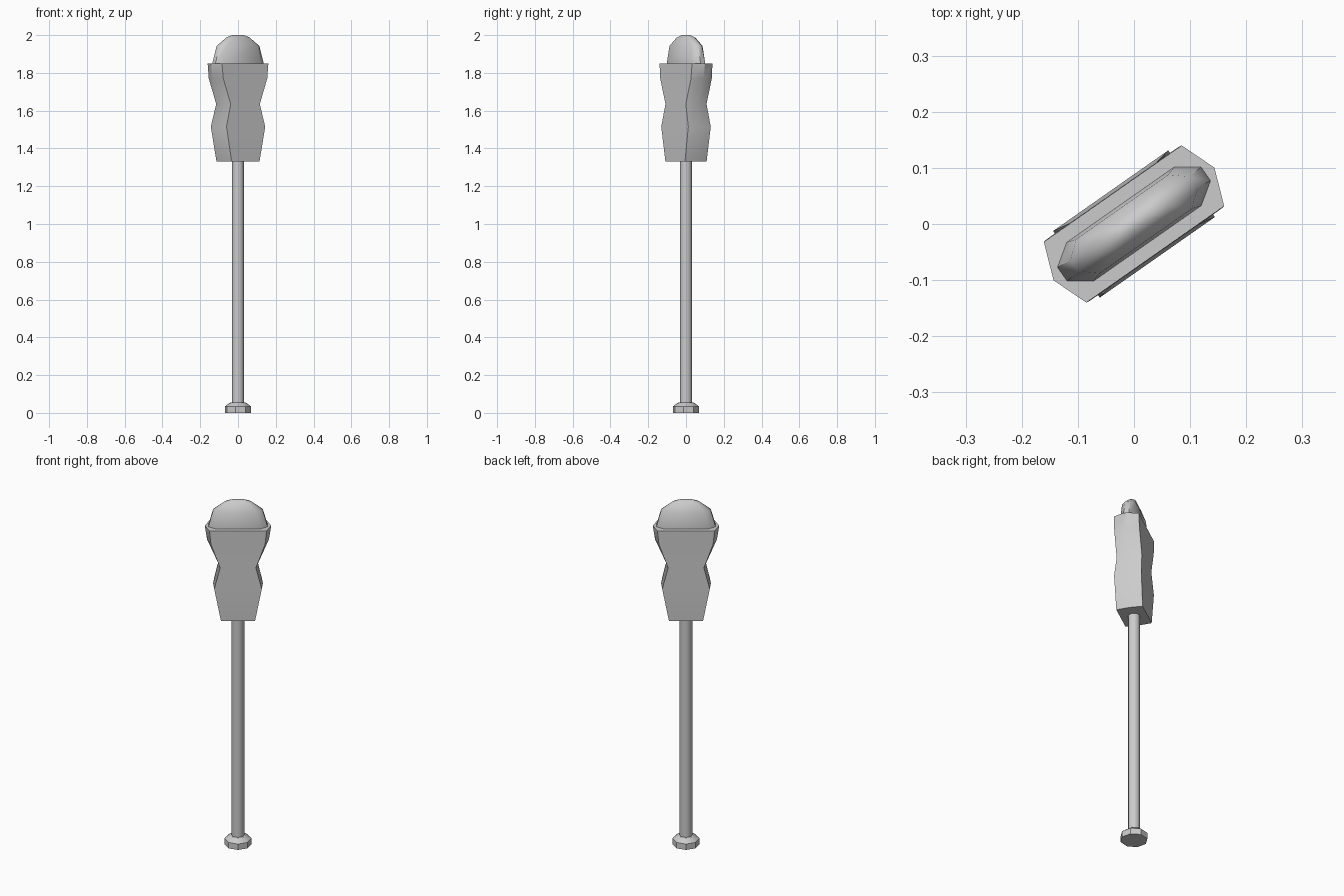
import bpy, bmesh, math
from math import cos, sin, pi, radians

if "Cube" in bpy.data.objects:
    bpy.data.objects.remove(bpy.data.objects["Cube"])

TURN = radians(35)  # whole model is turned about z


def loft(name, rings, angle=35):
    """Skin a stack of equal-count rings [(z, [(u, v), ...]), ...] and cap the ends."""
    bm = bmesh.new()
    loops = [[bm.verts.new((u, v, z)) for u, v in pts] for z, pts in rings]
    n = len(loops[0])
    for a, b in zip(loops, loops[1:]):
        for i in range(n):
            j = (i + 1) % n
            bm.faces.new((a[i], a[j], b[j], b[i]))
    bm.faces.new(loops[0][::-1])
    bm.faces.new(loops[-1])
    bmesh.ops.recalc_face_normals(bm, faces=bm.faces)
    me = bpy.data.meshes.new(name)
    bm.to_mesh(me)
    bm.free()
    ob = bpy.data.objects.new(name, me)
    bpy.context.collection.objects.link(ob)
    ob.rotation_euler.z = TURN
    bpy.ops.object.select_all(action='DESELECT')
    bpy.context.view_layer.objects.active = ob
    ob.select_set(True)
    bpy.ops.object.shade_smooth_by_angle(angle=radians(angle))
    return ob


def hexagon(tip, u, v):
    return [(tip, 0), (u, v), (-u, v), (-tip, 0), (-u, -v), (u, -v)]


def octagon_long(tip, tv, u, v):
    return [(tip, -tv), (tip, tv), (u, v), (-u, v),
            (-tip, tv), (-tip, -tv), (-u, -v), (u, -v)]


def circle(r, n=8):
    return [(r * cos(2 * pi * i / n), r * sin(2 * pi * i / n)) for i in range(n)]


# flared foot
loft("foot", [(0, circle(.071)), (.034, circle(.071)), (.055, circle(.042))])

# pole
loft("pole", [(.05, circle(.033)), (1.34, circle(.033))], 50)

# waisted meter housing: z, tip, corner u, corner v
housing = [(1.33, .096, .090, .070), (1.515, .131, .125, .0725),
           (1.635, .105, .094, .067), (1.77, .163, .142, .067),
           (1.85, .175, .150, .066)]
loft("meter_housing", [(z, hexagon(t, u, v)) for z, t, u, v in housing])

# rounded window dome: z, tip, tip v, corner u, corner v
dome = [(1.84, .156, .015, .117, .042), (1.85, .156, .015, .117, .042),
        (1.942, .130, .012, .100, .037), (1.987, .070, .008, .055, .022),
        (2.0, .035, .004, .026, .009)]
loft("window_dome", [(z, octagon_long(*p)) for z, *p in dome], 50)
